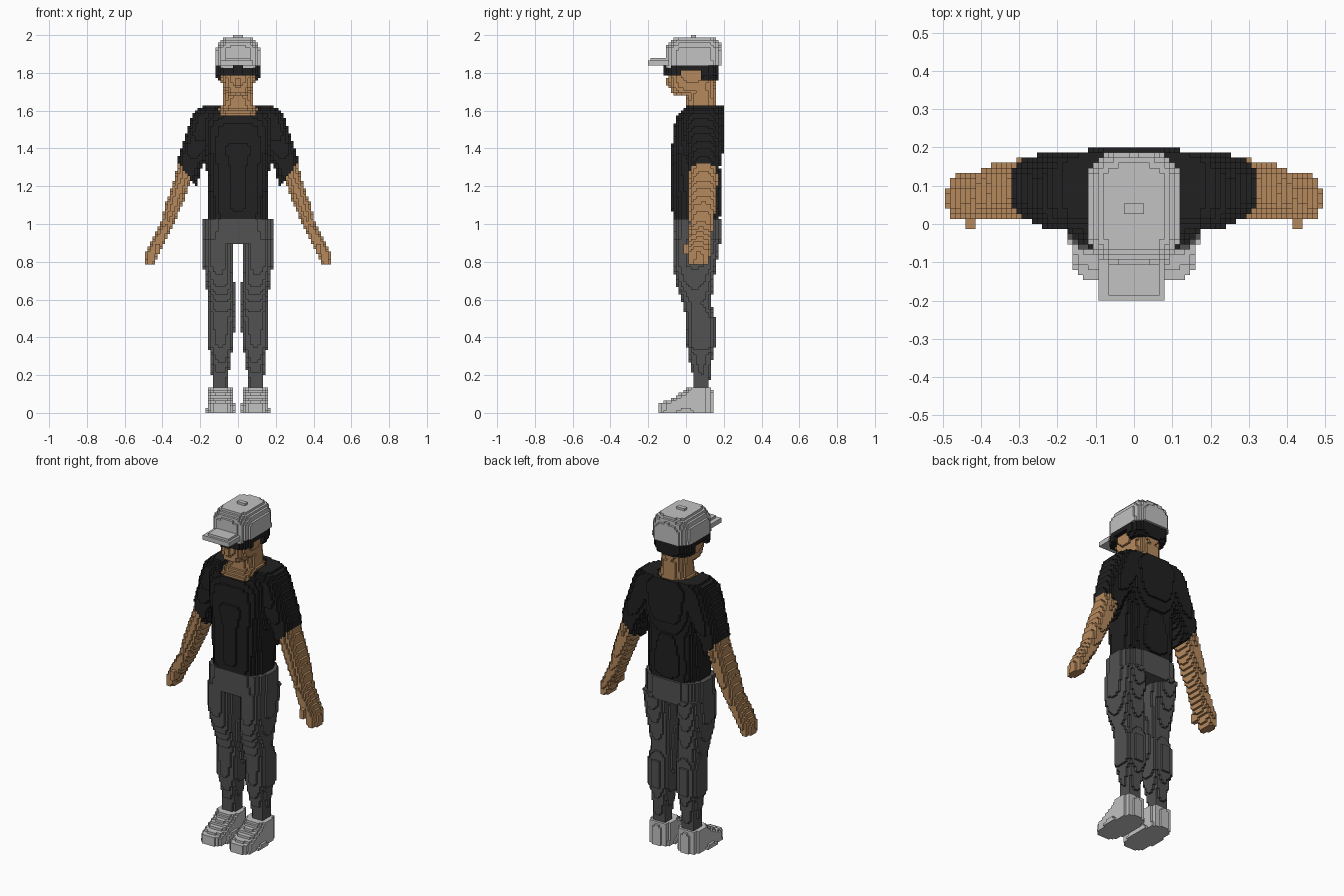
import bpy, bmesh, math

cube = bpy.data.objects.get("Cube")
if cube:
    bpy.data.objects.remove(cube, do_unlink=True)

V = 2 / 150  # edge length of one block


def material(name, rgb):
    m = bpy.data.materials.new(name)
    m.diffuse_color = (*rgb, 1)
    m.use_nodes = True
    bsdf = next(n for n in m.node_tree.nodes if n.type == 'BSDF_PRINCIPLED')
    bsdf.inputs["Base Color"].default_value = (*rgb, 1)
    bsdf.inputs["Roughness"].default_value = 0.8
    return m


SKIN = material("tan skin", (0.46, 0.25, 0.11))
BLACK = material("black cloth", (0.015, 0.015, 0.015))
HAIR = material("dark hair", (0.013, 0.013, 0.013))
GREY = material("charcoal cloth", (0.085, 0.085, 0.085))
LIGHT = material("light grey", (0.54, 0.54, 0.54))


def centre(c):
    return tuple((n + 0.5) * V for n in c)


def loft(sections, power=2.6):
    """Blocks inside rounded sections (z, x0, x1, y0, y1), listed upward."""
    cells = set()
    for k in range(int(sections[0][0] / V) - 1, int(sections[-1][0] / V) + 2):
        z = (k + 0.5) * V
        for a, b in zip(sections, sections[1:]):
            if a[0] <= z < b[0]:
                t = (z - a[0]) / (b[0] - a[0])
                x0, x1, y0, y1 = (p + (q - p) * t for p, q in zip(a[1:], b[1:]))
                cx, cy, rx, ry = (x0 + x1) / 2, (y0 + y1) / 2, (x1 - x0) / 2, (y1 - y0) / 2
                for i in range(math.floor(x0 / V), math.ceil(x1 / V)):
                    for j in range(math.floor(y0 / V), math.ceil(y1 / V)):
                        dx, dy = abs((i + .5) * V - cx) / rx, abs((j + .5) * V - cy) / ry
                        if dx ** power + dy ** power <= 1:
                            cells.add((i, j, k))
    return cells


def box(x0, x1, y0, y1, z0, z1):
    return loft([(z0, x0, x1, y0, y1), (z1, x0, x1, y0, y1)], 60)


def sym(rows, power=2.6):
    """Loft centred on x = 0 from rows (z, half width, y0, y1)."""
    return loft([(z, -w, w, a, b) for z, w, a, b in rows], power)


def mirror(cells):
    return {(-i - 1, j, k) for i, j, k in cells}


def build(name, cells, mat):
    """Outer skin of a block set, with neighbouring squares joined to rectangles."""
    bm = bmesh.new()
    for axis in range(3):
        u, w = (axis + 1) % 3, (axis + 2) % 3
        for side in (0, 1):
            layers = {}
            for c in cells:
                n = list(c)
                n[axis] += 1 if side else -1
                if tuple(n) not in cells:
                    layers.setdefault(c[axis], set()).add((c[u], c[w]))
            for level, squares in layers.items():
                while squares:
                    p, q = min(squares)
                    q2 = q + 1
                    while (p, q2) in squares:
                        q2 += 1
                    p2 = p + 1
                    while all((p2, s) in squares for s in range(q, q2)):
                        p2 += 1
                    squares -= {(r, s) for r in range(p, p2) for s in range(q, q2)}
                    verts = []
                    for r, s in ((p, q), (p2, q), (p2, q2), (p, q2)):
                        co = [0, 0, 0]
                        co[axis], co[u], co[w] = (level + side) * V, r * V, s * V
                        verts.append(bm.verts.new(co))
                    bm.faces.new(verts if side else verts[::-1])
    mesh = bpy.data.meshes.new(name)
    bm.to_mesh(mesh)
    bm.free()
    mesh.materials.append(mat)
    bpy.context.collection.objects.link(bpy.data.objects.new(name, mesh))


def pair(name, cells, mat):
    build("left_" + name, cells, mat)
    build("right_" + name, mirror(cells), mat)


# Shoes: stepped toe, flat sole
shoe = loft([(0, .015, .168, -.148, .142), (.05, .02, .165, -.145, .142),
             (.07, .022, .165, -.09, .142), (.1, .028, .16, -.035, .142),
             (.14, .032, .157, .02, .138)], 3)
pair("shoe", shoe, LIGHT)

# Trousers: two legs joined by the hips
leg = loft([(.13, .05, .14, .04, .122), (.2, .05, .14, .035, .13),
            (.3, .038, .142, .012, .142), (.36, .022, .165, .005, .156),
            (.5, .018, .162, 0, .156), (.58, .015, .155, -.02, .135),
            (.68, .018, .17, -.052, .145), (.78, .028, .182, -.066, .16),
            (.92, .028, .184, -.072, .184)], 2.7)
hips = sym([(.895, .184, -.072, .184), (1.03, .182, -.07, .187)], 3)
build("trousers", leg | mirror(leg) | hips, GREY)

# Arms and hands, with a small thumb on the front
arm = loft([(.785, .445, .488, .015, .12), (.85, .42, .487, .01, .13),
            (.9, .387, .462, .008, .132), (1.0, .34, .41, .02, .145),
            (1.1, .296, .385, .018, .16), (1.2, .258, .35, .018, .167),
            (1.3, .21, .32, .02, .167), (1.38, .185, .3, .025, .16)])
arm |= box(.413, .445, -.008, .04, .84, .9)

# Shirt: torso and short sleeves, with slanted cuffs and a round neckline
torso = sym([(1.03, .158, -.07, .178), (1.08, .157, -.074, .186), (1.2, .16, -.074, .184),
             (1.3, .168, -.074, .18), (1.4, .178, -.076, .2), (1.52, .2, -.066, .202),
             (1.58, .2, -.045, .202), (1.625, .185, 0, .195)], 3)
sleeve = loft([(1.2, .22, .345, .015, .172), (1.3, .19, .328, .012, .175),
               (1.4, .13, .302, 0, .185), (1.5, .08, .268, -.02, .19),
               (1.58, .06, .24, -.02, .19), (1.61, .06, .21, 0, .188),
               (1.625, .06, .18, .01, .18)])


def above_cuff(c):
    x, y, z = centre(c)
    return z > 1.34 + (x - .33) * 1.3


def in_neckline(c):
    x, y, z = centre(c)
    return z > 1.573 and (x / .112) ** 2 + ((y - .05) / .142) ** 2 < 1


sleeve = {c for c in sleeve if above_cuff(c)}
shirt = {c for c in torso | sleeve | mirror(sleeve) if not in_neckline(c)}
build("shirt", shirt, BLACK)
pair("arm", arm - sleeve, SKIN)

# Neck and head
neck = sym([(1.53, .118, -.05, .18), (1.585, .115, -.045, .178), (1.61, .1, -.01, .168),
            (1.635, .08, .002, .158), (1.72, .076, .005, .158)])
face = sym([(1.68, .05, -.05, .13), (1.7, .072, -.082, .15), (1.75, .088, -.092, .158),
            (1.86, .1, -.094, .166)])
nose = box(-.014, .014, -.107, -.08, 1.733, 1.773)
build("head", (neck - shirt) | face | nose, SKIN)

# Cap: rounded crown, top button and forward brim
crown = sym([(1.84, .123, -.106, .187), (1.92, .122, -.106, .187), (1.95, .108, -.098, .182),
             (1.974, .094, -.08, .168), (1.988, .07, -.06, .14)], 3.6)
button = box(-.03, .03, .026, .056, 1.985, 2.0)
brim = box(-.094, .076, -.203, -.06, 1.838, 1.866) | box(-.066, .066, -.19, -.06, 1.86, 1.88)
brim |= box(-.094, .094, -.11, -.05, 1.825, 1.845)
cap = crown | button | brim
build("cap", cap, LIGHT)


# Hair band below the cap, lower at the nape
def hair_bottom(y):
    return 1.79 if y < -.03 else 1.81 if y < .08 else 1.762


hair = sym([(1.76, .108, -.105, .166), (1.79, .122, -.114, .178), (1.86, .124, -.114, .18)], 3)
hair = {c for c in hair if centre(c)[2] > hair_bottom(centre(c)[1])}
build("hair", hair - cap - face, HAIR)
